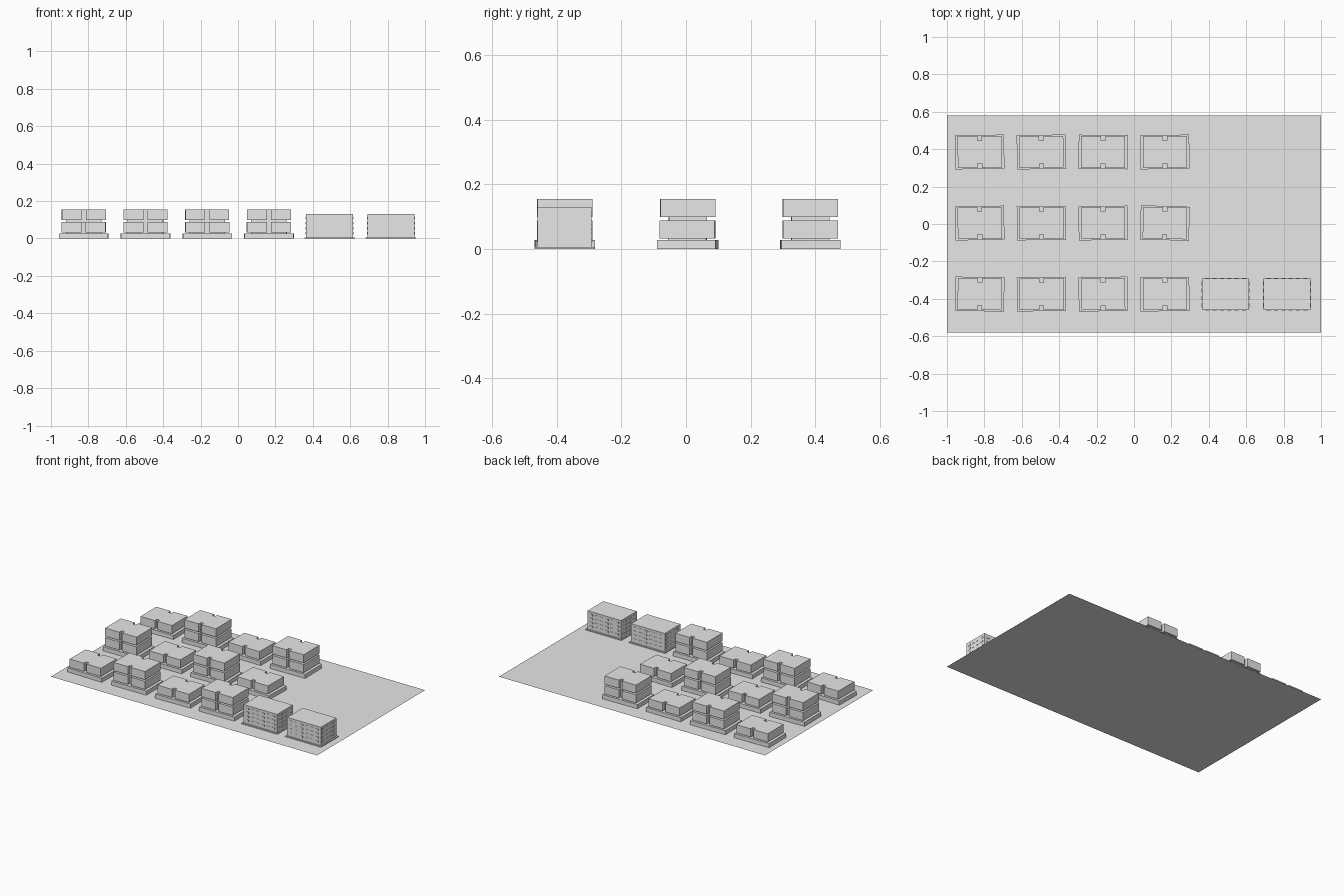
import bpy, bmesh, math
from mathutils import Matrix, Vector

if "Cube" in bpy.data.objects:
    bpy.data.objects.remove(bpy.data.objects["Cube"])

grey = bpy.data.materials.new("light_grey")
grey.diffuse_color = (0.8, 0.8, 0.8, 1)
grey.use_nodes = True
grey.node_tree.nodes["Principled BSDF"].inputs["Base Color"].default_value = grey.diffuse_color


def finish(name, bm, loc=(0, 0, 0), turn=0):
    bmesh.ops.recalc_face_normals(bm, faces=bm.faces)
    me = bpy.data.meshes.new(name)
    bm.to_mesh(me)
    bm.free()
    me.materials.append(grey)
    ob = bpy.data.objects.new(name, me)
    ob.location = loc
    ob.rotation_euler.z = math.radians(turn)
    bpy.context.collection.objects.link(ob)
    return ob


def add_box(bm, size, centre):
    m = Matrix.Translation(centre) @ Matrix.Diagonal((*size, 1))
    bmesh.ops.create_cube(bm, size=1, matrix=m)


def add_slab(bm, w, d, z0, z1):
    add_box(bm, (w, d, z1 - z0), (0, 0, (z0 + z1) / 2))


def add_notched_floor(bm, w, d, z0, z1, nw=0.022, nd=0.024):
    # rectangular floor with a notch in the middle of front and back
    x, y, n = w / 2, d / 2, nw / 2
    half = [(-x, -y), (-n, -y), (-n, -y + nd), (n, -y + nd), (n, -y), (x, -y)]
    pts = half + [(-a, -b) for a, b in half]
    f = bm.faces.new([bm.verts.new((a, b, z0)) for a, b in pts])
    ext = bmesh.ops.extrude_face_region(bm, geom=[f], use_keep_orig=True)
    top = [v for v in ext["geom"] if isinstance(v, bmesh.types.BMVert)]
    bmesh.ops.translate(bm, verts=top, vec=Vector((0, 0, z1 - z0)))


# ground sheet
bm = bmesh.new()
bmesh.ops.create_grid(bm, x_segments=1, y_segments=1, size=1,
                      matrix=Matrix.Diagonal((1, 0.58, 1, 1)))
finish("ground", bm)

# houses in a chequered pattern of one and two floors, each slightly turned
columns = [-0.825, -0.495, -0.165, 0.165]
rows = [-0.375, 0.005, 0.385]
turns = [[-1.2, 0.6, 1.2, 0.8], [0.8, 0.6, 0.8, -1.8], [0.8, 1.2, -0.6, 0.8]]
for r, y in enumerate(rows):
    for c, x in enumerate(columns):
        t = turns[r][c]
        bm = bmesh.new()
        add_slab(bm, 0.262, 0.182, 0, 0.028)
        finish("house_base", bm, (x, y, 0), t)
        two = (r + c) % 2 == 1
        bm = bmesh.new()
        add_slab(bm, 0.19, 0.118, 0.028, 0.12 if two else 0.06)
        finish("house_core", bm, (x, y, 0), t * 0.5)
        bm = bmesh.new()
        add_notched_floor(bm, 0.235, 0.17, 0.033, 0.089)
        if two:
            add_notched_floor(bm, 0.235, 0.17, 0.099, 0.155)
        finish("house_floors", bm, (x, y, 0), t * 0.5)

# office blocks with a thin plinth and rows of window plates
W, D, H = 0.252, 0.168, 0.13
for x in (0.49, 0.818):
    loc = (x, -0.376, 0)
    bm = bmesh.new()
    add_slab(bm, 0.27, 0.186, 0, 0.006)
    finish("office_plinth", bm, loc)
    bm = bmesh.new()
    add_slab(bm, W, D, 0.006, H)
    finish("office_body", bm, loc)
    bm = bmesh.new()
    for level in range(4):
        z = 0.028 + level * 0.027
        for s in (-1, 1):
            for i in range(6):
                add_box(bm, (0.022, 0.004, 0.012),
                        ((i - 2.5) * 0.039, s * D / 2, z))
            for i in range(4):
                add_box(bm, (0.004, 0.022, 0.012),
                        (s * W / 2, (i - 1.5) * 0.039, z))
    finish("office_windows", bm, loc)
